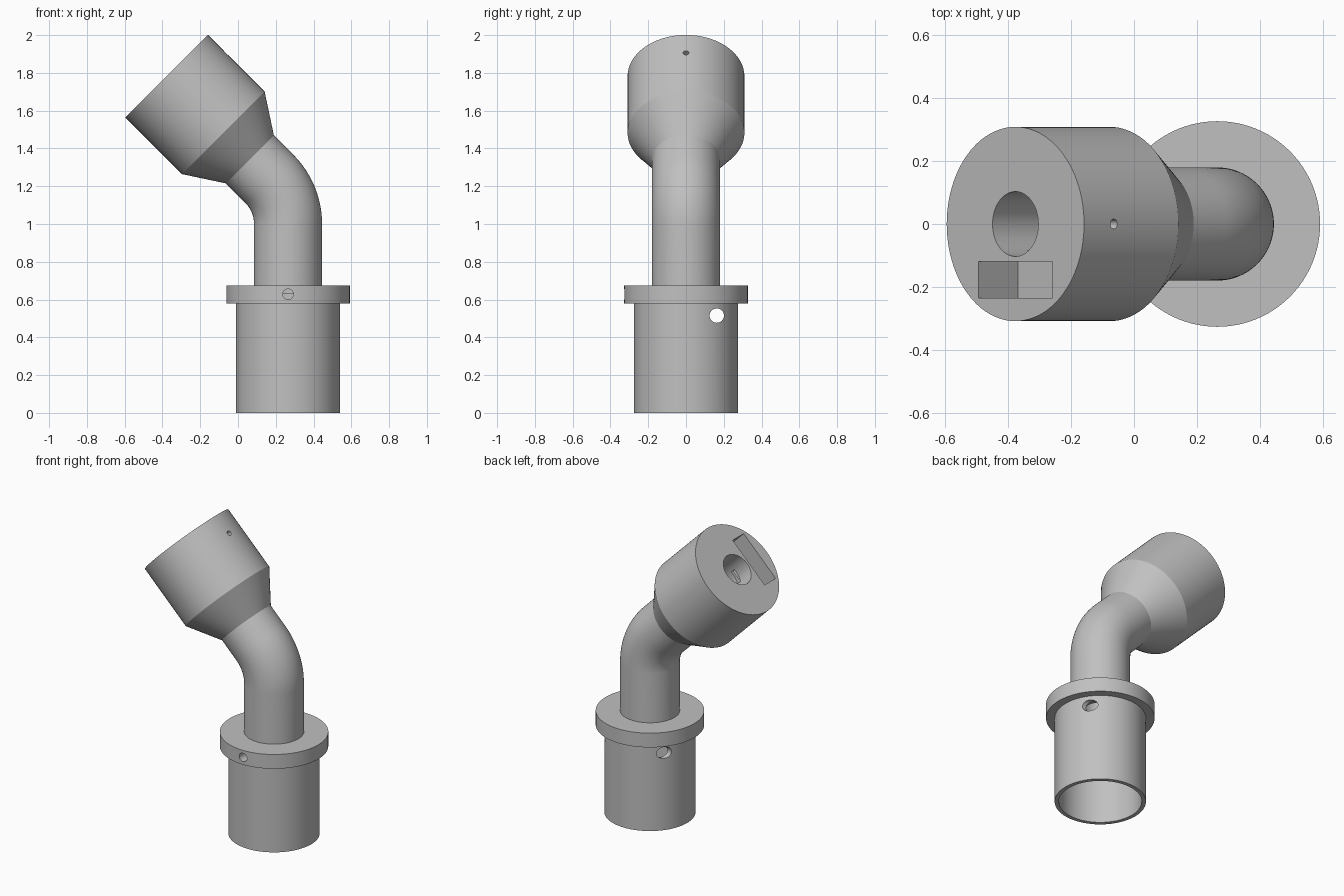
import bpy
import bmesh
from math import radians, sin, cos, pi
from mathutils import Matrix, Vector

if "Cube" in bpy.data.objects:
    bpy.data.objects.remove(bpy.data.objects["Cube"], do_unlink=True)

grey = bpy.data.materials.new("plain grey")
grey.use_nodes = True
GREY = (0.53, 0.53, 0.53, 1)
grey.diffuse_color = GREY
grey.node_tree.nodes["Principled BSDF"].inputs["Base Color"].default_value = GREY

SEGMENTS = 96
AXIS_X = 0.265
BORE = 0.103
PIPE_R = 0.18
BEND_R = 0.338


def finish(name, bm):
    bmesh.ops.recalc_face_normals(bm, faces=bm.faces)
    mesh = bpy.data.meshes.new(name)
    bm.to_mesh(mesh)
    bm.free()
    mesh.materials.append(grey)
    obj = bpy.data.objects.new(name, mesh)
    bpy.context.collection.objects.link(obj)
    return obj


def ring_solid(name, rings):
    """Closed hollow solid from a cyclic list of (frame, radius) circles."""
    bm = bmesh.new()
    loops = []
    for frame, r in rings:
        angles = [2 * pi * i / SEGMENTS for i in range(SEGMENTS)]
        loops.append([bm.verts.new(frame @ Vector((r * cos(a), r * sin(a), 0)))
                      for a in angles])
    for k, loop in enumerate(loops):
        nxt = loops[(k + 1) % len(loops)]
        for i in range(SEGMENTS):
            j = (i + 1) % SEGMENTS
            bm.faces.new((loop[i], loop[j], nxt[j], nxt[i]))
    return finish(name, bm)


def lathe(name, base, profile):
    return ring_solid(name, [(base @ Matrix.Translation((0, 0, z)), r)
                             for r, z in profile])


def rod_cutter(name, frame, start, end, radius):
    """Cylinder between two points given in a local frame."""
    a, b = frame @ Vector(start), frame @ Vector(end)
    turn = (b - a).to_track_quat("Z", "Y").to_matrix().to_4x4()
    bm = bmesh.new()
    bmesh.ops.create_cone(bm, cap_ends=True, segments=32, radius1=radius,
                          radius2=radius, depth=(b - a).length,
                          matrix=Matrix.Translation((a + b) / 2) @ turn)
    return finish(name, bm)


def box_cutter(name, frame, low, high):
    low, high = Vector(low), Vector(high)
    bm = bmesh.new()
    bmesh.ops.create_cube(bm, size=1, matrix=frame
                          @ Matrix.Translation((low + high) / 2)
                          @ Matrix.Diagonal((*(high - low), 1)))
    return finish(name, bm)


def cut(obj, cutters):
    bpy.context.view_layer.objects.active = obj
    for cutter in cutters:
        cutter.hide_render = True
        mod = obj.modifiers.new("cut", "BOOLEAN")
        mod.operation = "DIFFERENCE"
        mod.solver = "EXACT"
        mod.object = cutter
        bpy.ops.object.modifier_apply(modifier=mod.name)
        bpy.data.objects.remove(cutter, do_unlink=True)


# Socket: thin-walled sleeve with a flange on top
foot = Matrix.Translation((AXIS_X, 0, 0))
socket = lathe("flanged_socket", foot, [
    (0.25, 0), (0.275, 0), (0.275, 0.58), (0.327, 0.58), (0.327, 0.675),
    (BORE, 0.675), (BORE, 0.63), (0.25, 0.63)])
cut(socket, [
    rod_cutter("cross_hole", foot, (-0.4, 0.163, 0.515), (0.4, 0.163, 0.515), 0.038),
    rod_cutter("flange_hole", foot, (0, -0.4, 0.628), (0, -0.05, 0.628), 0.028)])

# Neck: hollow pipe rising straight, then bending 45 degrees
tilt = Matrix.Rotation(radians(-45), 4, "Y")
head_frame = Matrix.Translation((0.0625, 0, 1.3425)) @ tilt
path = [foot @ Matrix.Translation((0, 0, 0.675))]
STEPS = 20
for k in range(STEPS + 1):
    a = radians(45) * k / STEPS
    centre = (AXIS_X - BEND_R * (1 - cos(a)), 0, 1 + BEND_R * sin(a))
    path.append(Matrix.Translation(centre) @ Matrix.Rotation(-a, 4, "Y"))
path.append(head_frame)
neck = ring_solid("bent_neck", [(f, PIPE_R) for f in path]
                  + [(f, BORE) for f in reversed(path)])

# Head: cone widening into a drum, with bore, pocket and screw hole
HEAD_R, TOP = 0.309, 0.622
head = lathe("tilted_head", head_frame, [
    (BORE, 0), (PIPE_R, 0), (HEAD_R, 0.198), (HEAD_R, TOP), (BORE, TOP)])
cut(head, [
    box_cutter("pocket", head_frame, (-0.166, -0.235, 0.445), (0.166, -0.12, 0.7)),
    box_cutter("wire_slot", head_frame, (-0.06, -0.15, 0.48), (0.02, -0.05, 0.51)),
    rod_cutter("screw_hole", head_frame, (0.05, 0, 0.488), (0.4, 0, 0.488), 0.0155)])

# Smooth curved walls, keep rims crisp
bpy.ops.object.select_all(action="DESELECT")
for obj in (socket, neck, head):
    obj.select_set(True)
bpy.context.view_layer.objects.active = head
bpy.ops.object.shade_smooth_by_angle(angle=radians(25))
